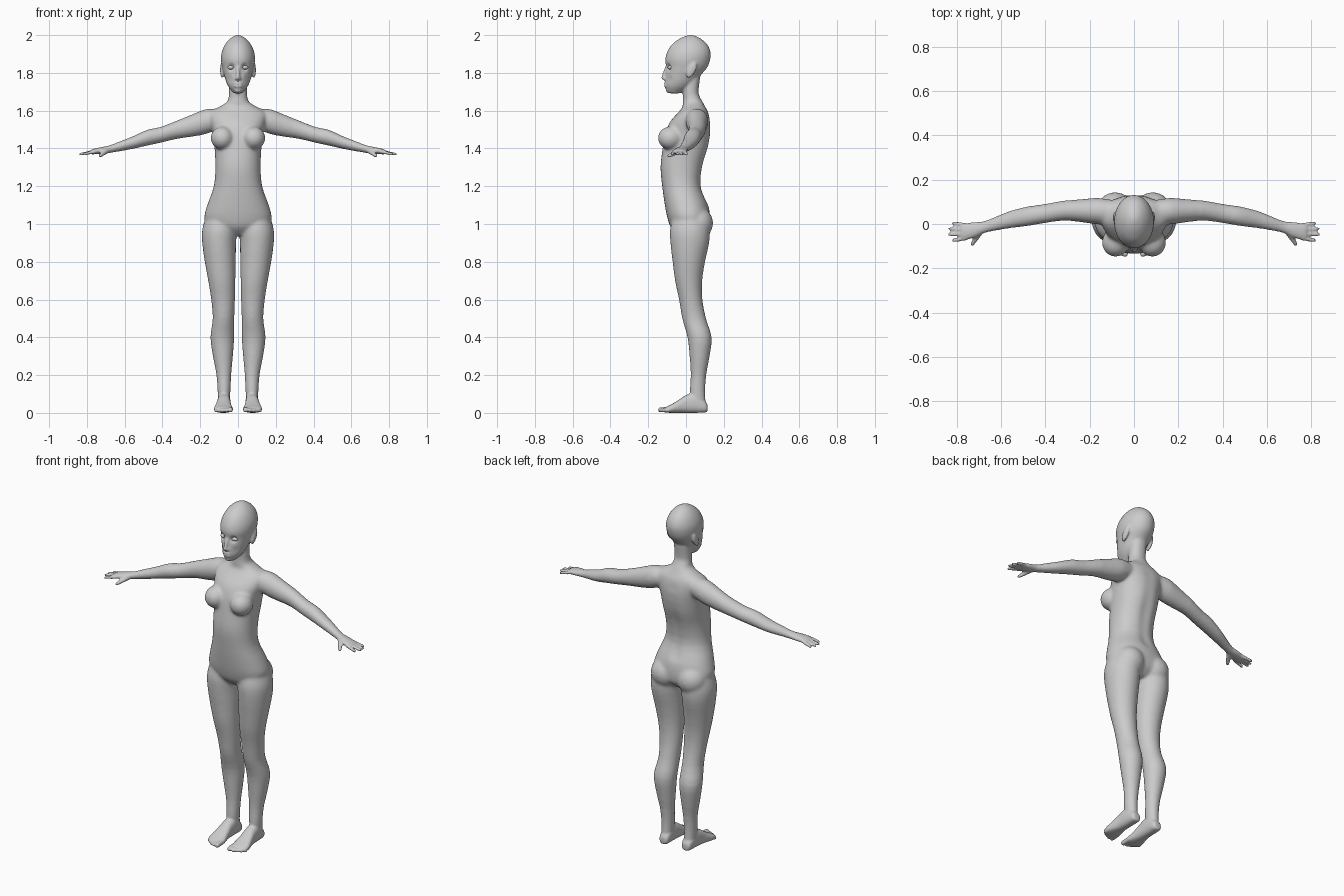
import bpy, bmesh, math
from mathutils import Vector, Matrix

cube = bpy.data.objects.get("Cube")
if cube:
    bpy.data.objects.remove(cube, do_unlink=True)

skin = bpy.data.materials.new("skin_grey")
skin.use_nodes = True
grey = (0.6, 0.6, 0.6, 1)
skin.diffuse_color = grey
skin.node_tree.nodes["Principled BSDF"].inputs["Base Color"].default_value = grey

bm = bmesh.new()
SIDES = (1, -1)


def spline(rows, steps=3):
    """Catmull-Rom refinement of a list of cross-section rows."""
    rows = [Vector(r) for r in rows]
    out = []
    for i in range(len(rows) - 1):
        a, b, c, d = rows[max(i - 1, 0)], rows[i], rows[i + 1], rows[min(i + 2, len(rows) - 1)]
        for k in range(steps):
            t = k / steps
            out.append(b + (c - a) * t / 2 + (a * 2 - b * 5 + c * 4 - d) * t * t / 2
                       + (b * 3 - a - c * 3 + d) * t ** 3 / 2)
    return out + [rows[-1]]


def loft(rows, axis, sides=(1,), power=2.0, count=24):
    """Closed loft; row = place along axis, two centre values, two half sizes."""
    for side in sides:
        rings = []
        for along, c1, c2, h1, h2 in spline(rows):
            ring = []
            for k in range(count):
                angle = math.tau * k / count
                c, s = math.cos(angle), math.sin(angle)
                p = c1 + h1 * math.copysign(abs(c) ** (2 / power), c)
                q = c2 + h2 * math.copysign(abs(s) ** (2 / power), s)
                x, y, z = {"x": (along, p, q), "y": (p, along, q), "z": (p, q, along)}[axis]
                ring.append(bm.verts.new((x * side, y, z)))
            rings.append(ring)
        for low, high in zip(rings, rings[1:]):
            for k in range(count):
                n = (k + 1) % count
                bm.faces.new((low[k], low[n], high[n], high[k]))
        bm.faces.new(rings[0])
        bm.faces.new(rings[-1])


def ball(centre, radii, sides=SIDES, tilt=0.0, segments=16):
    """Ellipsoid, mirrored when both sides are given."""
    for side in sides:
        place = Vector((centre[0] * side, centre[1], centre[2]))
        matrix = (Matrix.Translation(place) @ Matrix.Rotation(tilt, 4, "X")
                  @ Matrix.Diagonal((*radii, 1)))
        bmesh.ops.create_uvsphere(bm, u_segments=segments, v_segments=segments // 2,
                                  radius=1, matrix=matrix)


def digit(start, end, r1, r2, sides=SIDES):
    """Tapered rounded rod for fingers, toes and the nose bridge."""
    for side in sides:
        flip = Vector((side, 1, 1))
        a, b = Vector(start) * flip, Vector(end) * flip
        turn = (b - a).to_track_quat("Z", "Y").to_matrix().to_4x4()
        bmesh.ops.create_cone(bm, cap_ends=True, segments=12, radius1=r1, radius2=r2,
                              depth=(b - a).length,
                              matrix=Matrix.Translation((a + b) / 2) @ turn)
    ball(start, [r1] * 3, sides, segments=12)
    ball(end, [r2] * 3, sides, segments=12)


# Torso and neck
loft([(.94, 0, .02, .05, .06), (.98, 0, .02, .14, .1), (1.03, 0, .015, .178, .113),
      (1.1, 0, .003, .163, .115), (1.2, 0, -.023, .128, .103), (1.3, 0, -.023, .12, .112),
      (1.4, 0, -.003, .124, .121), (1.48, 0, .01, .133, .12), (1.54, 0, .022, .148, .107),
      (1.59, 0, .038, .15, .08), (1.62, 0, .042, .1, .06), (1.645, 0, .036, .06, .053),
      (1.67, 0, .03, .05, .045), (1.7, 0, .025, .047, .041), (1.78, 0, .03, .048, .045)],
     "z", power=2.2, count=40)
ball((.083, -.083, 1.455), (.062, .066, .062), segments=28)
ball((.085, .06, 1.005), (.085, .084, .085), segments=28)

# Head, ears, nose, lips and chin
loft([(1.692, 0, -.062, .022, .03), (1.72, 0, -.045, .046, .063), (1.75, 0, -.03, .062, .08),
      (1.79, 0, -.014, .074, .094), (1.83, 0, .004, .084, .109), (1.87, 0, .009, .09, .119),
      (1.91, 0, .015, .086, .115), (1.95, 0, .019, .069, .094), (1.98, 0, .022, .044, .058),
      (1.995, 0, .024, .02, .027), (2.0, 0, .024, .005, .007)], "z", count=40)
ball((.084, .03, 1.815), (.011, .022, .046), tilt=-.45)
digit((0, -.106, 1.825), (0, -.12, 1.773), .008, .011, sides=(1,))
ball((.011, -.11, 1.769), (.008, .01, .007))
for z in (1.745, 1.73):
    ball((0, -.108, z), (.022, .009, .006), sides=(1,))
ball((0, -.092, 1.71), (.022, .015, .016), sides=(1,))

# Legs
loft([(1.04, .09, .02, .08, .09), (.97, .098, .02, .092, .105), (.9, .1, .02, .09, .103),
      (.8, .094, .015, .082, .086), (.7, .086, .014, .072, .072), (.6, .079, .025, .063, .062),
      (.5, .077, .043, .057, .063), (.4, .083, .072, .063, .064), (.3, .08, .072, .053, .053),
      (.2, .075, .066, .039, .041), (.12, .074, .061, .034, .04), (.05, .074, .064, .03, .04)],
     "z", SIDES)

# Feet and toes
loft([(.114, .073, .025, .018, .018), (.1, .073, .033, .029, .031), (.05, .074, .052, .034, .052),
      (.0, .075, .047, .036, .047), (-.04, .077, .034, .042, .034), (-.08, .078, .022, .05, .022),
      (-.11, .077, .016, .045, .014)], "y", SIDES, power=2.5)
for x, tip, r in ((.04, -.136, .014), (.064, -.134, .011), (.083, -.125, .0105),
                  (.101, -.114, .01), (.117, -.1, .01)):
    digit((x, -.08, .02), (x, tip, r + .002), r, r)

# Arms and palms
loft([(.08, .055, 1.56, .05, .045), (.16, .058, 1.545, .06, .066), (.24, .06, 1.522, .052, .06),
      (.32, .06, 1.5, .045, .049), (.41, .046, 1.472, .043, .042), (.48, .035, 1.457, .044, .042),
      (.56, .02, 1.43, .039, .033), (.63, .0, 1.41, .031, .026), (.68, -.015, 1.396, .027, .02),
      (.72, -.026, 1.39, .035, .018), (.76, -.034, 1.384, .038, .015),
      (.78, -.036, 1.381, .035, .012)], "x", SIDES)

# Fingers and thumbs
for y, tip_x, tip_y in ((-.005, .817, .004), (-.026, .832, -.021), (-.046, .833, -.047),
                        (-.065, .815, -.074)):
    digit((.76, y, 1.383), (tip_x, tip_y, 1.37), .01, .008)
digit((.695, -.035, 1.388), (.73, -.09, 1.361), .015, .0095)

# Fuse all parts into one body
bmesh.ops.recalc_face_normals(bm, faces=bm.faces)
parts = bpy.data.meshes.new("parts")
bm.to_mesh(parts)
bm.free()
body = bpy.data.objects.new("body", parts)
bpy.context.collection.objects.link(body)
remesh = body.modifiers.new("fuse", "REMESH")
remesh.mode = "VOXEL"
remesh.voxel_size = .0065
fused = bpy.data.meshes.new_from_object(
    body.evaluated_get(bpy.context.evaluated_depsgraph_get()))
body.modifiers.clear()
body.data = fused
bpy.data.meshes.remove(parts)
fused.name = "body"


def brush(verts, centre, radius, push):
    """Push vertices near a point with a soft falloff."""
    centre, push = Vector(centre), Vector(push)
    for v in verts:
        d = (v.co - centre).length / radius
        if d < 1:
            v.co += push * (1 - d * d) ** 2


# Eye sockets, cheeks, mouth line and spine groove
face = [v for v in fused.vertices if v.co.z > 1.69 and v.co.y < -.05]
back = [v for v in fused.vertices if abs(v.co.x) < .05 and v.co.y > .03 and 1.08 < v.co.z < 1.6]
for side in SIDES:
    brush(face, (side * .036, -.096, 1.829), .027, (0, .014, 0))
    brush(face, (side * .05, -.09, 1.765), .03, (0, .004, 0))
brush(face, (0, -.115, 1.7375), .012, (0, .004, 0))
for k in range(9):
    brush(back, (0, .1, 1.14 + k * .05), .05, (0, -.007, 0))

# Blend joints strongly, keep the face, hands and feet crisp
for name, rule, times in (
        ("limbs", lambda p: .2 < p.z < 1.67 and abs(p.x) < .66, 8),
        ("trunk", lambda p: .86 < p.z < 1.64 and abs(p.x) < .3, 14),
        ("whole", lambda p: True, 2)):
    group = body.vertex_groups.new(name=name)
    group.add([v.index for v in fused.vertices if rule(v.co)], 1, "REPLACE")
    smooth = body.modifiers.new("blend_" + name, "SMOOTH")
    smooth.factor = .5
    smooth.iterations = times
    smooth.vertex_group = name

# Eyes
objects = [body]
for side, name in zip(SIDES, ("left_eye", "right_eye")):
    bm = bmesh.new()
    ball((side * .037, -.081, 1.829), (.0175, .016, .012), sides=(1,), segments=24)
    eye_mesh = bpy.data.meshes.new(name)
    bm.to_mesh(eye_mesh)
    bm.free()
    eye = bpy.data.objects.new(name, eye_mesh)
    bpy.context.collection.objects.link(eye)
    objects.append(eye)

for obj in objects:
    obj.data.materials.clear()
    obj.data.materials.append(skin)
    obj.data.polygons.foreach_set("use_smooth", [True] * len(obj.data.polygons))
    obj.data.update()
